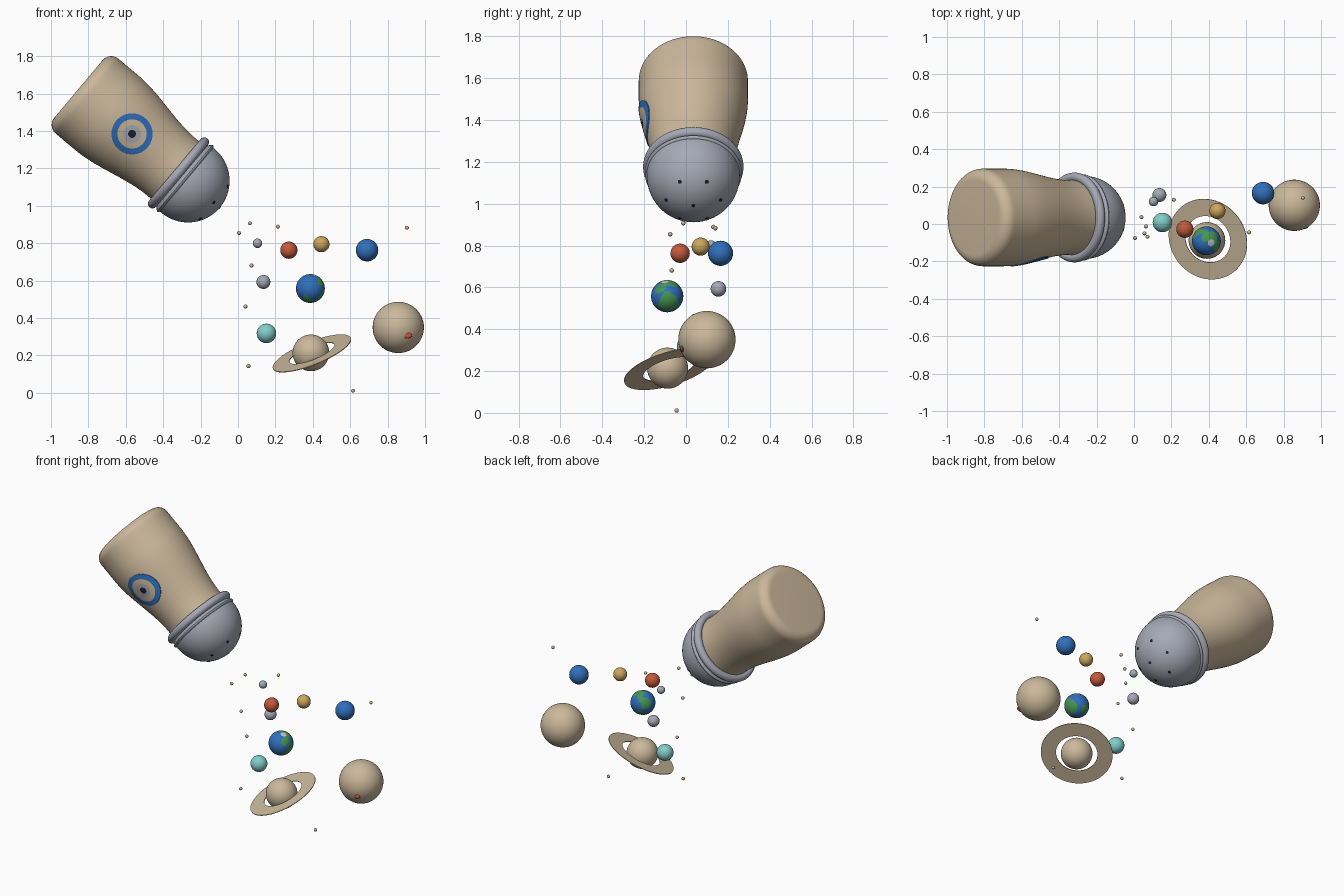
import bpy, bmesh, math
from mathutils import Vector, Matrix

old = bpy.data.objects.get("Cube")
if old:
    bpy.data.objects.remove(old, do_unlink=True)


def material(name, r, g, b):
    m = bpy.data.materials.new(name)
    m.use_nodes = True
    m.diffuse_color = (r, g, b, 1)
    node = next(n for n in m.node_tree.nodes if n.type == 'BSDF_PRINCIPLED')
    node.inputs["Base Color"].default_value = (r, g, b, 1)
    return m


tan = material("tan", .60, .48, .33)
grey = material("cool grey", .38, .40, .47)
rust = material("rust", .55, .10, .045)
gold = material("gold", .60, .38, .11)
blue = material("blue", .03, .16, .50)
teal = material("teal", .22, .62, .59)
green = material("green", .06, .30, .09)
black = material("black", .015, .015, .025)
pale = material("pale grey", .55, .55, .55)


def finish(name, bm, mats, matrix=None, smooth=True):
    bmesh.ops.recalc_face_normals(bm, faces=bm.faces)
    mesh = bpy.data.meshes.new(name)
    bm.to_mesh(mesh)
    bm.free()
    for m in mats:
        mesh.materials.append(m)
    ob = bpy.data.objects.new(name, mesh)
    bpy.context.collection.objects.link(ob)
    if matrix:
        ob.matrix_world = matrix
    if smooth:
        bpy.ops.object.select_all(action='DESELECT')
        ob.select_set(True)
        bpy.context.view_layer.objects.active = ob
        bpy.ops.object.shade_smooth_by_angle(angle=math.radians(35))
    return ob


def lathe(name, profile, mat, matrix, steps=96):
    """Spin (radius, height) points around local z."""
    bm = bmesh.new()
    verts = [bm.verts.new((r, 0, h)) for r, h in profile]
    edges = [bm.edges.new(pair) for pair in zip(verts, verts[1:])]
    bmesh.ops.spin(bm, geom=verts + edges, cent=(0, 0, 0), axis=(0, 0, 1),
                   angle=math.tau, steps=steps, use_duplicate=False)
    bmesh.ops.remove_doubles(bm, verts=bm.verts, dist=1e-5)
    return finish(name, bm, [mat], matrix)


def arc(cr, ch, rad, start, end, n):
    """Arc points in the (radius, height) plane, angles in degrees."""
    out = []
    for i in range(n + 1):
        a = math.radians(start + (end - start) * i / n)
        out.append((max(cr + rad * math.cos(a), 0), ch + rad * math.sin(a)))
    return out


def ball(name, centre, radius, mat, scale=(1, 1, 1), segments=48):
    bm = bmesh.new()
    bmesh.ops.create_uvsphere(bm, u_segments=segments, v_segments=segments // 2, radius=radius)
    return finish(name, bm, [mat], Matrix.Translation(centre) @ Matrix.Diagonal((*scale, 1)))


# Tilted shaker: local z runs from the base to the dome tip
shaker = Matrix.Translation((-.853, .035, 1.625)) @ Matrix.Rotation(math.radians(130), 4, 'Y')


def body_radius(t):
    u = min(max((t - .2) / .45, 0), 1)
    return .261 - .061 * u * u * (3 - 2 * u)


FILLET = .06
body = [(0, 0)] + arc(body_radius(0) - FILLET, FILLET, FILLET, -90, 0, 10)
body += [(body_radius(t / 50), t / 50) for t in range(4, 37)] + [(0, .72)]
lathe("shaker_body", body, tan, shaker)

# Collar roll, cap band and dome
lathe("collar_ring", arc(.215, .698, .025, 0, 360, 24), grey, shaker)
band = [(.19, .70)] + arc(.219, .742, .013, 0, 90, 5) + [(.19, .755)]
lathe("cap_band", band, grey, shaker)
DOME, DOME_T = .222, .765
lathe("cap_dome", [(0, .74), (DOME, .74)] + arc(0, DOME_T, DOME, 0, 90, 28), grey, shaker)

# Shaker holes: one at the tip and six around it
for i in range(7):
    polar = math.radians(36) if i else 0
    spin = math.radians(30 + 60 * i)
    direction = Vector((math.sin(polar) * math.cos(spin),
                        math.sin(polar) * math.sin(spin), math.cos(polar)))
    bm = bmesh.new()
    bmesh.ops.create_cone(bm, cap_ends=True, segments=16, radius1=.009, radius2=.009, depth=.004)
    place = Matrix.Translation(direction * DOME + Vector((0, 0, DOME_T)))
    finish("shaker_hole", bm, [black],
           shaker @ place @ direction.to_track_quat('Z', 'Y').to_matrix().to_4x4())


# Round emblem wrapped on the front of the body
def emblem_point(r, a, lift=.004):
    s, t = r * math.cos(a), .374 + r * math.sin(a)
    return (s, -math.sqrt(body_radius(t) ** 2 - s * s) - lift, t)


bm = bmesh.new()
radii = [.002, .021, .034, .047, .062, .078, .094, .11]
bands = [0, 1, 1, 2, 2, 3, 3]
N = 64
rings = [[bm.verts.new(emblem_point(r, math.tau * k / N)) for k in range(N)] for r in radii]
bm.faces.new(rings[0])
for j, slot in enumerate(bands):
    for k in range(N):
        n = (k + 1) % N
        f = bm.faces.new((rings[j][k], rings[j][n], rings[j + 1][n], rings[j + 1][k]))
        f.material_index = slot
skirt = [bm.verts.new(emblem_point(radii[-1], math.tau * k / N, -.004)) for k in range(N)]
for k in range(N):
    n = (k + 1) % N
    bm.faces.new((rings[-1][k], rings[-1][n], skirt[n], skirt[k])).material_index = 3
finish("front_emblem", bm, [black, grey, tan, blue], shaker)

# Plain planets
ball("large_planet", (.857, .10, .35), .137, tan, segments=64)
ball("large_planet_spot", (.905, -.018, .307), .025, rust, (1, .35, .65), 24)
ball("ringed_planet", (.39, -.088, .214), .098, tan)
ball("deep_blue_planet", (.69, .165, .763), .06, blue)
ball("rust_planet", (.272, -.028, .763), .046, rust)
ball("gold_planet", (.446, .07, .795), .043, gold)
ball("small_grey_planet", (.104, .12, .80), .025, grey)
ball("grey_moon", (.136, .155, .593), .037, grey)
ball("teal_planet", (.152, .008, .318), .052, teal)

# Flat planet ring
tilt = Vector((-.354, -.274, .894)).to_track_quat('Z', 'Y').to_matrix().to_4x4()
section = [(.129, -.002), (.2235, -.002), (.2235, .002), (.129, .002), (.129, -.002)]
lathe("planet_ring", section, tan, Matrix.Translation((.395, -.081, .211)) @ tilt)

# Ocean planet with land patches and a cloud, chosen by direction
land = [((.9, .05, -.5), 40), ((.25, .3, .9), 30), ((.7, -.55, .5), 20),
        ((-.65, .6, .35), 27), ((-.2, -.5, -.9), 24), ((-.2, .8, -.6), 22)]
cloud = Vector((.34, -.14, .92)).normalized()
bm = bmesh.new()
bmesh.ops.create_icosphere(bm, subdivisions=6, radius=.077)
for f in bm.faces:
    d = f.calc_center_median().normalized()
    wobble = 5 * math.sin(7 * d.x + 4 * d.z) + 4 * math.sin(9 * d.y - 5 * d.x)
    if any(math.degrees(d.angle(Vector(c))) < a + wobble for c, a in land):
        f.material_index = 1
    if math.degrees(d.angle(cloud)) < 14:
        f.material_index = 2
finish("ocean_planet", bm, [blue, green, pale], Matrix.Translation((.387, -.09, .558)))

# Scattered grains
grains = [(.005, -.075, .854), (.064, -.013, .907), (.213, .13, .889), (.072, -.068, .681),
          (.04, .037, .462), (.056, -.05, .144), (.615, -.045, .0115), (.903, .14, .883)]
for g in grains:
    ball("grain", g, .0105, tan, segments=16)
